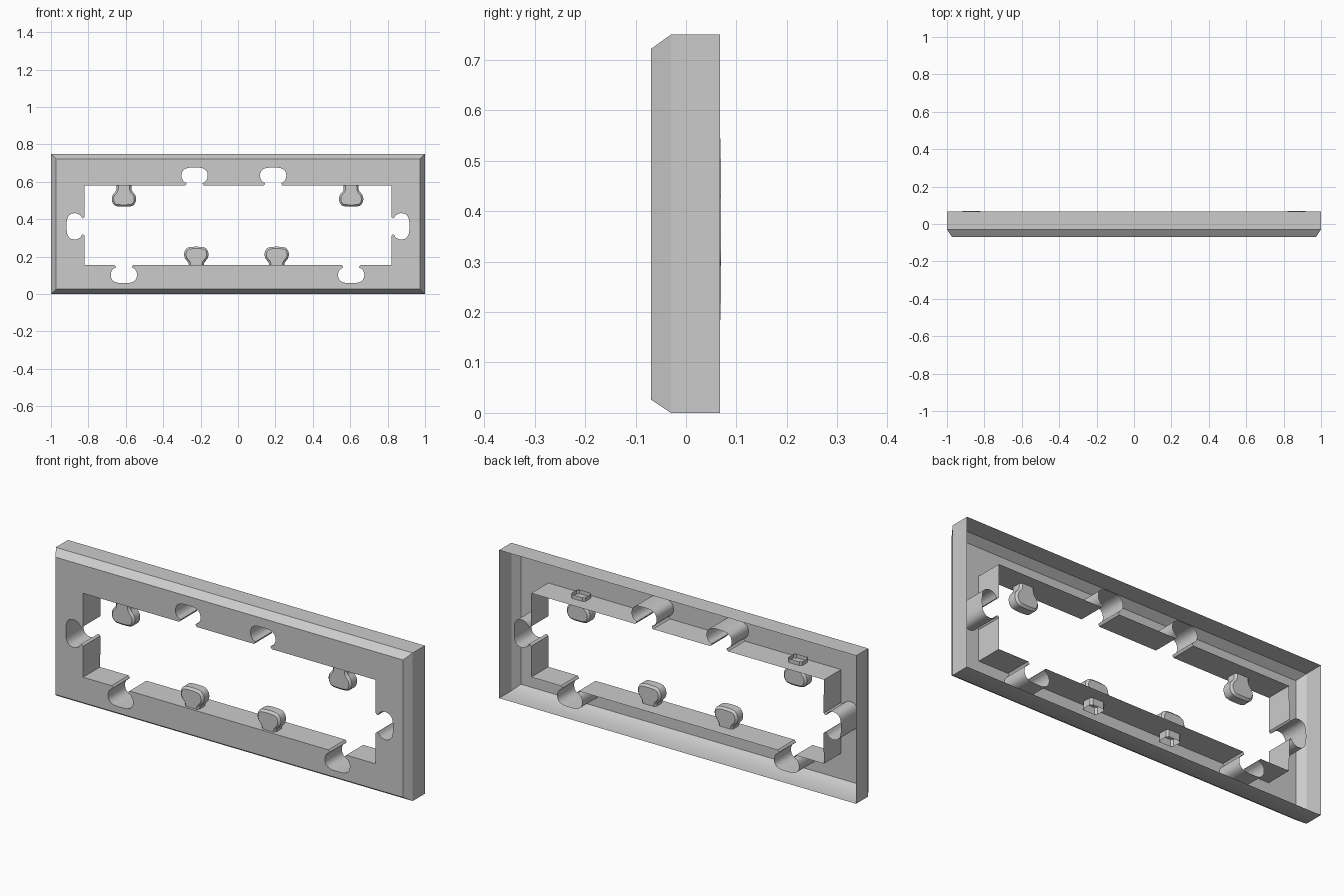
import bpy, bmesh
from mathutils import Vector
from mathutils.geometry import interpolate_bezier

if "Cube" in bpy.data.objects:
    bpy.data.objects.remove(bpy.data.objects["Cube"])

FRONT, SHOULDER, BACK = -0.069, -0.03, 0.067
L, R, B, T = -0.82, 0.82, 0.155, 0.58      # opening


def smooth_path(pts, n=4):
    """Catmull-Rom style curve through 2D points."""
    p = [Vector(q) for q in pts]
    p = [p[0]] + p + [p[-1]]
    out = []
    for a, b, c, d in zip(p, p[1:], p[2:], p[3:]):
        seg = interpolate_bezier(b, b + (c - a) / 6, c - (d - b) / 6, c, n + 1)
        out += [v.to_2d() for v in seg[:-1]]
    return out + [p[-1]]


def mirrored(half):
    return [(-u, v) for u, v in half] + [(u, v) for u, v in reversed(half[:-1])]


# jigsaw socket and knob outlines: (half width, depth), ending on the axis
SOCKET = smooth_path(mirrored([(0.050, 0), (0.043, 0.012), (0.060, 0.024), (0.070, 0.048),
                               (0.064, 0.077), (0.040, 0.093), (0, 0.096)]))
KNOB = smooth_path(mirrored([(0.040, -0.03), (0.040, 0), (0.043, 0.018), (0.060, 0.040), (0.065, 0.065),
                             (0.057, 0.088), (0.040, 0.100), (0, 0.103)]))


def finish(bm, name, angle=0.6):
    bm.normal_update()
    me = bpy.data.meshes.new(name)
    bm.to_mesh(me)
    bm.free()
    ob = bpy.data.objects.new(name, me)
    bpy.context.collection.objects.link(ob)
    bpy.ops.object.select_all(action='DESELECT')
    ob.select_set(True)
    bpy.context.view_layer.objects.active = ob
    bpy.ops.object.shade_smooth_by_angle(angle=angle)
    return ob


def socket_at(x, z, dx, dz):
    # depth points to the right of the travel direction
    return [(x + dx * u + dz * v, z + dz * u - dx * v) for u, v in SOCKET]


def ring(bm, pts, y):
    return [bm.verts.new((x, y, z)) for x, z in pts]


def bridge(bm, a, b, closed=True):
    n = len(a)
    for i in range(n if closed else n - 1):
        j = (i + 1) % n
        bm.faces.new((a[i], a[j], b[j], b[i]))


def loop_edges(bm, r):
    return [bm.edges.get((r[i - 1], r[i])) or bm.edges.new((r[i - 1], r[i])) for i in range(len(r))]


# open-backed frame shell
opening = [(L, B)] + socket_at(-0.61, B, 1, 0) + socket_at(0.605, B, 1, 0)
opening += [(R, B), (R, 0.22)] + socket_at(R, 0.362, 0, 1) + [(R, 0.5), (R, T)]
opening += socket_at(0.188, T, -1, 0) + socket_at(-0.232, T, -1, 0)
opening += [(L, T), (L, 0.5)] + socket_at(L, 0.362, 0, -1) + [(L, 0.22)]


def rect(x, z0, z1):
    return [(-x, z0), (x, z0), (x, z1), (-x, z1)]


bm = bmesh.new()
back = ring(bm, rect(1, 0, 0.75), BACK)
shoulder = ring(bm, rect(1, 0, 0.75), SHOULDER)
front = ring(bm, rect(0.973, 0.026, 0.722), FRONT)
bridge(bm, shoulder, back)
bridge(bm, front, shoulder)
hole_front = ring(bm, opening, FRONT)
hole_back = ring(bm, opening, BACK)
for v in hole_back:                      # side flaps stand slightly proud
    if abs(v.co.x) > 0.815 and 0.215 < v.co.z < 0.505:
        v.co.y = 0.069
bridge(bm, hole_back, hole_front)
bmesh.ops.triangle_fill(bm, use_beauty=True, edges=loop_edges(bm, front) + loop_edges(bm, hole_front),
                        normal=(0, -1, 0))
bmesh.ops.recalc_face_normals(bm, faces=bm.faces)
if sum(f.normal.y * f.calc_area() for f in bm.faces) > 0:
    bmesh.ops.reverse_faces(bm, faces=bm.faces)
finish(bm, "frame_shell")


# knobs with softened edges, stem ends left open inside the shell
def offset(pts, d):
    out = []
    for i, p in enumerate(pts):
        t = (pts[min(i + 1, len(pts) - 1)] - pts[max(i - 1, 0)]).normalized()
        out.append(p + Vector((t.y, -t.x)) * d)
    return out


def knob(name, x, z, s):
    bm = bmesh.new()
    rings = []
    for y, d in ((-0.056, 0.010), (-0.046, 0), (-0.004, 0), (0.006, 0.010)):
        pts = [(x + u, z + s * v) for u, v in offset(KNOB, d)]
        rings.append(ring(bm, pts, y))
    for a, b in zip(rings, rings[1:]):
        bridge(bm, a, b, closed=False)
    bm.faces.new(rings[0])
    bm.faces.new(rings[-1])
    bmesh.ops.recalc_face_normals(bm, faces=bm.faces)
    if sum(f.normal.y * f.calc_center_median().y for f in bm.faces if len(f.verts) > 4) < 0:
        bmesh.ops.reverse_faces(bm, faces=bm.faces)
    finish(bm, name)


for i, x in enumerate((-0.61, 0.605)):
    knob(f"upper_knob_{i}", x, T - 0.01, -1)
for i, x in enumerate((-0.223, 0.207)):
    knob(f"lower_knob_{i}", x, B - 0.005, 1)
